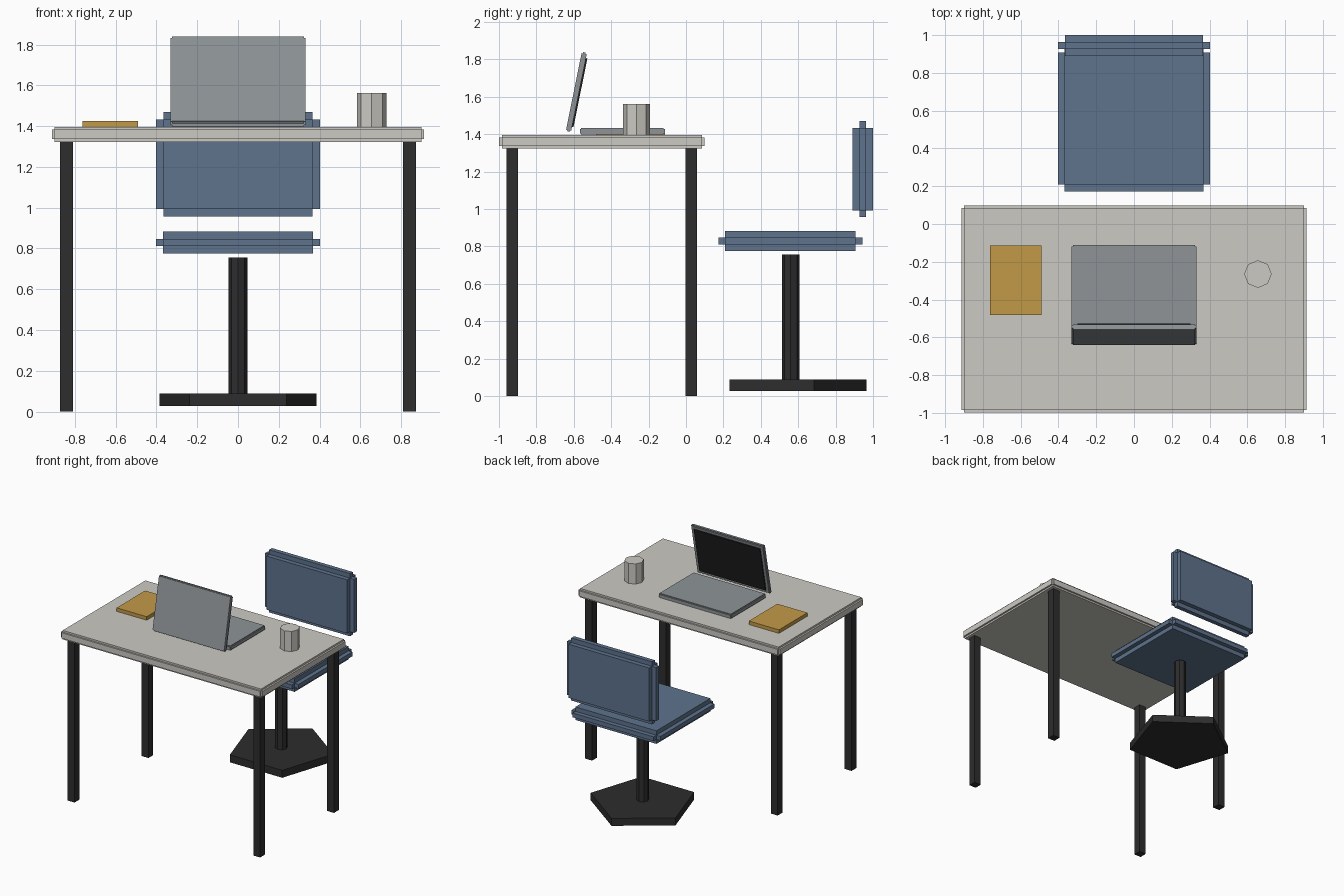
import bpy, bmesh, math
from mathutils import Matrix, Vector

if "Cube" in bpy.data.objects:
    bpy.data.objects.remove(bpy.data.objects["Cube"])


def mat(name, r, g, b):
    lin = [((c / 255 + 0.055) / 1.055) ** 2.4 for c in (r, g, b)]
    m = bpy.data.materials.new(name)
    m.diffuse_color = (*lin, 1)
    m.use_nodes = True
    m.node_tree.nodes["Principled BSDF"].inputs["Base Color"].default_value = m.diffuse_color
    return m


PALE = mat("pale_top", 204, 202, 196)
DARK = mat("dark_metal", 45, 45, 45)
BLUE = mat("blue_fabric", 94, 115, 141)
GREY = mat("laptop_grey", 142, 148, 151)
BLACK = mat("screen_black", 31, 31, 32)
GOLD = mat("notebook_gold", 194, 154, 72)


def finish(bm, name, material, loc, tilt=0.0):
    me = bpy.data.meshes.new(name)
    bm.to_mesh(me)
    bm.free()
    me.materials.append(material)
    ob = bpy.data.objects.new(name, me)
    ob.location = loc
    ob.rotation_euler.x = tilt
    bpy.context.collection.objects.link(ob)
    return ob


def add_box(bm, size, offset=(0, 0, 0)):
    bmesh.ops.create_cube(bm, size=1, matrix=Matrix.Translation(offset) @ Matrix.Diagonal((*size, 1)))


def box(name, material, lo, hi):
    lo, hi = Vector(lo), Vector(hi)
    bm = bmesh.new()
    add_box(bm, hi - lo)
    return finish(bm, name, material, (lo + hi) / 2)


def stepped(name, material, loc, size, inset, tilt=0.0):
    """Slab with stepped edges: three crossed boxes, each full size on one axis."""
    bm = bmesh.new()
    for axis in range(3):
        add_box(bm, [s if i == axis else s - 2 * inset for i, s in enumerate(size)])
    return finish(bm, name, material, loc, tilt)


def prism(name, material, sides, radius, x, y, z0, z1):
    """Upright prism with one corner pointing to +y."""
    bm = bmesh.new()
    rings = [[bm.verts.new((radius * math.sin(2 * math.pi * i / sides),
                            radius * math.cos(2 * math.pi * i / sides), z))
              for i in range(sides)] for z in (z0, z1)]
    bm.faces.new(rings[0])
    bm.faces.new(rings[1][::-1])
    for i in range(sides):
        j = (i + 1) % sides
        bm.faces.new((rings[0][i], rings[0][j], rings[1][j], rings[1][i]))
    bmesh.ops.recalc_face_normals(bm, faces=bm.faces)
    return finish(bm, name, material, (x, y, 0))


# desk
stepped("desk_top", PALE, (0, -0.45, 1.36), (1.826, 1.098, 0.074), 0.014)
for side, sx in (("left", -0.841), ("right", 0.841)):
    for end, y in (("front", -0.928), ("back", 0.028)):
        box(f"{end}_{side}_leg", DARK, (sx - 0.031, y - 0.031, 0), (sx + 0.031, y + 0.031, 1.323))

# laptop: base, leaning lid, thin display plate on the lid's +y face
stepped("laptop_base", GREY, (0, -0.34, 1.416), (0.66, 0.455, 0.037), 0.007)
TILT = -0.2
lid = Vector((0, -0.586, 1.626))
stepped("laptop_lid", GREY, lid, (0.66, 0.028, 0.431), 0.007, TILT)
bm = bmesh.new()
add_box(bm, (0.60, 0.009, 0.375), (0, 0.0175, 0))
finish(bm, "laptop_display", BLACK, lid, TILT)

# desk items
prism("mug", PALE, 8, 0.073, 0.656, -0.265, 1.397, 1.562)
box("notebook", GOLD, (-0.763, -0.482, 1.397), (-0.49, -0.113, 1.426))

# chair
prism("chair_base", DARK, 5, 0.404, 0, 0.56, 0.028, 0.089)
prism("chair_post", DARK, 8, 0.046, 0, 0.56, 0.089, 0.756)
stepped("seat", BLUE, (0, 0.558, 0.829), (0.806, 0.77, 0.107), 0.036)
stepped("backrest", BLUE, (0, 0.945, 1.213), (0.806, 0.11, 0.513), 0.037)
